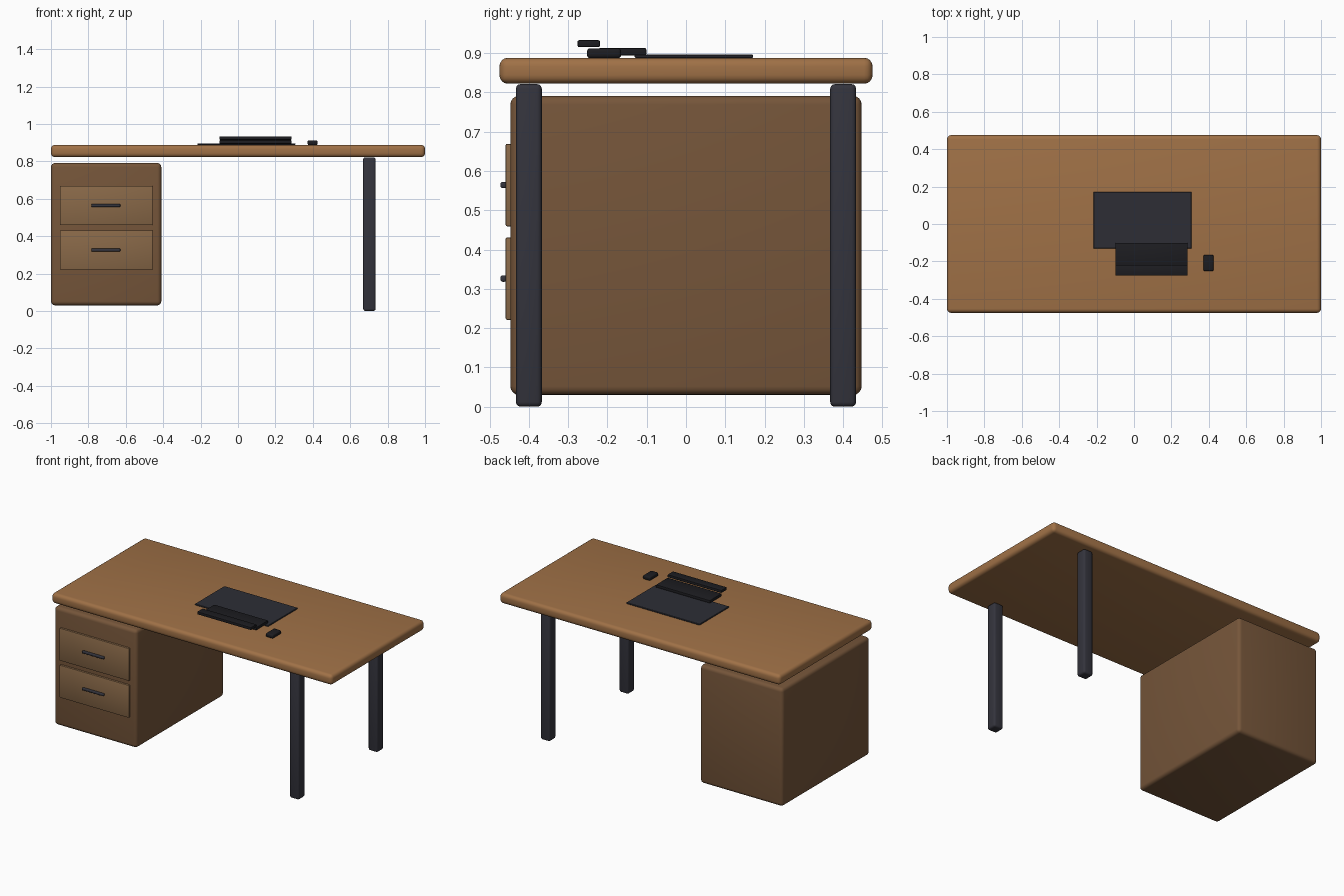
import bpy

if "Cube" in bpy.data.objects:
    bpy.data.objects.remove(bpy.data.objects["Cube"])


def material(name, rgb):
    m = bpy.data.materials.new(name)
    m.diffuse_color = (*rgb, 1)
    m.use_nodes = True
    m.node_tree.nodes["Principled BSDF"].inputs["Base Color"].default_value = m.diffuse_color
    return m


top_wood = material("top_wood", (0.35, 0.165, 0.062))
side_wood = material("side_wood", (0.18, 0.092, 0.042))
drawer_wood = material("drawer_wood", (0.25, 0.14, 0.065))
metal = material("metal", (0.034, 0.034, 0.046))
mat_grey = material("mat_grey", (0.026, 0.027, 0.036))
black = material("black", (0.012, 0.012, 0.015))


def box(name, x, y, z, bevel, mat, segments=3):
    """Rounded box from (min, max) ranges."""
    ranges = (x, y, z)
    bpy.ops.mesh.primitive_cube_add(size=1, location=[(a + b) / 2 for a, b in ranges])
    ob = bpy.context.object
    ob.name = name
    ob.scale = [b - a for a, b in ranges]
    bpy.ops.object.transform_apply(location=False, rotation=False, scale=True)
    ob.data.materials.append(mat)
    if bevel:
        mod = ob.modifiers.new("bevel", "BEVEL")
        mod.width = bevel
        mod.segments = segments
        bpy.ops.object.modifier_apply(modifier=mod.name)
    bpy.ops.object.shade_smooth_by_angle()
    return ob


# Desk top
box("desk_top", (-1, 1), (-0.475, 0.475), (0.822, 0.888), 0.022, top_wood, 4)

# Drawer cabinet, hanging clear of both floor and top
box("cabinet", (-1, -0.41), (-0.447, 0.447), (0.03, 0.791), 0.022, side_wood, 4)

# Drawer fronts with bar handles
for label, z in (("upper", 0.564), ("lower", 0.326)):
    box(f"{label}_drawer", (-0.952, -0.457), (-0.459, -0.43), (z - 0.105, z + 0.105),
        0.004, drawer_wood, 2)
    box(f"{label}_handle", (-0.784, -0.629), (-0.472, -0.457), (z - 0.008, z + 0.008),
        0.005, metal)

# Right-hand legs
for label, y in (("front", -0.4), ("back", 0.4)):
    box(f"{label}_leg", (0.669, 0.736), (y - 0.033, y + 0.033), (0, 0.821), 0.012, metal)

# Items on the desk: mat, keyboard, wrist rest, mouse
box("desk_mat", (-0.217, 0.307), (-0.131, 0.171), (0.888, 0.896), 0.002, mat_grey, 1)
box("keyboard", (-0.099, 0.286), (-0.222, -0.101), (0.894, 0.913), 0.004, black, 2)
box("wrist_rest", (-0.099, 0.286), (-0.276, -0.219), (0.915, 0.933), 0.004, black, 2)
box("mouse", (0.372, 0.425), (-0.252, -0.165), (0.887, 0.912), 0.008, black)
